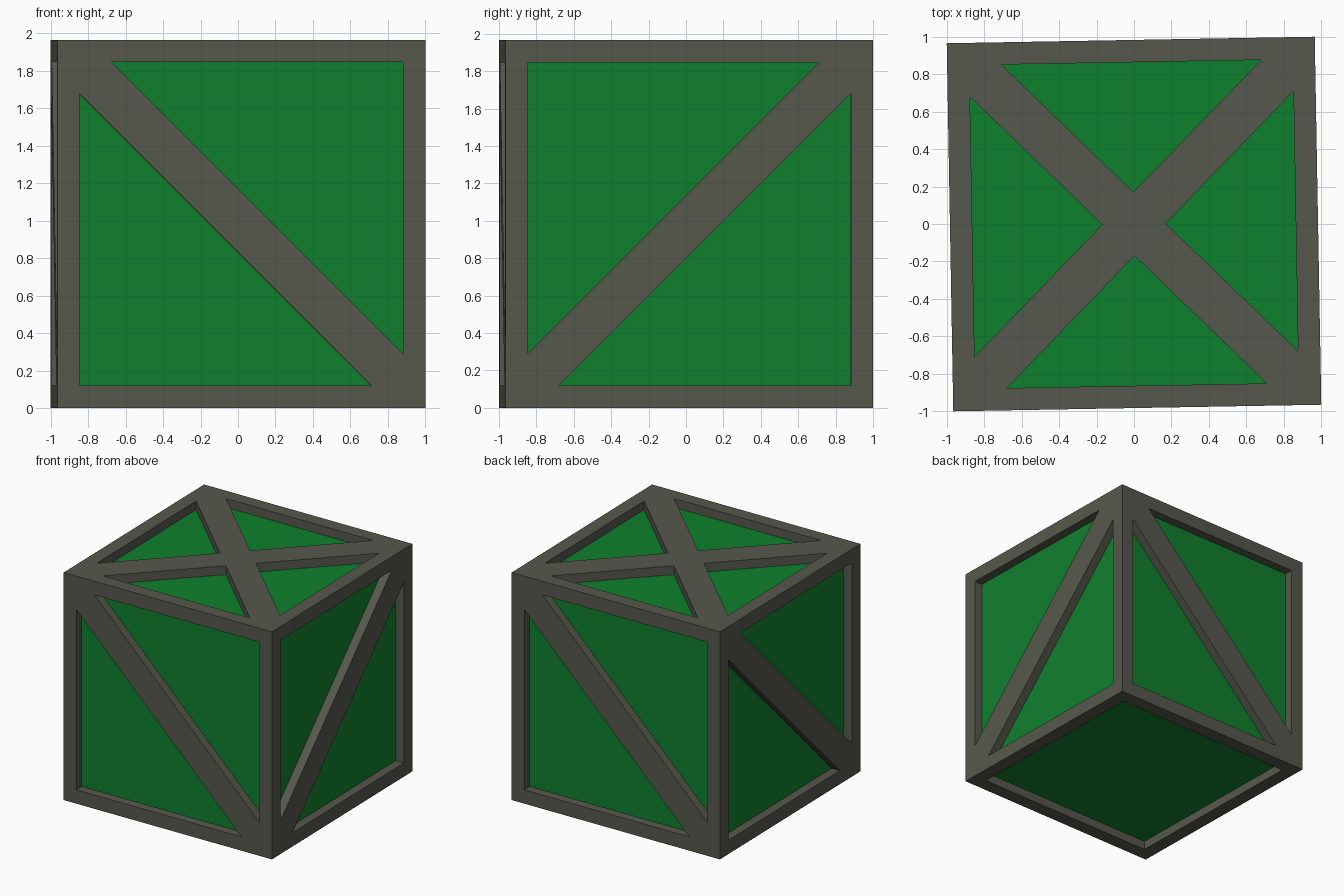
import bpy, bmesh, math
from mathutils import Matrix, Vector

cube = bpy.data.objects.get("Cube")
if cube:
    bpy.data.objects.remove(cube, do_unlink=True)

HALF = 0.983      # half the crate side
OPEN = 0.864      # half the opening inside the border
GAP = 0.17        # where a brace meets the border
DEPTH = 0.076     # panel recess
TURN = math.radians(1.02)


def material(name, rgb):
    mat = bpy.data.materials.new(name)
    mat.use_nodes = True
    mat.diffuse_color = (*rgb, 1)
    mat.node_tree.nodes["Principled BSDF"].inputs["Base Color"].default_value = (*rgb, 1)
    return mat


def add_object(name, bm, mat):
    mesh = bpy.data.meshes.new(name)
    bm.to_mesh(mesh)
    bm.free()
    mesh.materials.append(mat)
    obj = bpy.data.objects.new(name, mesh)
    obj.location.z = HALF
    obj.rotation_euler.z = TURN
    bpy.context.collection.objects.link(obj)
    return obj


def square(s):
    return [(-s, -s), (s, -s), (s, s), (-s, s)]


# Opening shapes, all counter-clockwise seen from outside
upper = [(GAP - OPEN, OPEN), (OPEN, GAP - OPEN), (OPEN, OPEN)]
falling = [upper, [(-u, -v) for u, v in upper]]
rising = [[(-u, v) for u, v in reversed(tri)] for tri in falling]
wedge = [(GAP - OPEN, -OPEN), (OPEN - GAP, -OPEN), (0, -GAP)]
cross = [wedge]
for _ in range(3):
    cross.append([(-v, u) for u, v in cross[-1]])


def frame_side(bm, turn, holes):
    """One flat side with openings whose walls run in to the panel."""
    def ring(points, w):
        return [bm.verts.new(turn @ Vector((u, v, w))) for u, v in points]

    def loop_edges(verts):
        return [bm.edges.new((a, b)) for a, b in zip(verts, verts[1:] + verts[:1])]

    edges = loop_edges(ring(square(HALF), HALF))
    rims = []
    for hole in holes:
        rim = ring(hole, HALF)
        edges += loop_edges(rim)
        rims.append((rim, ring(hole, HALF - DEPTH)))
    outward = turn @ Vector((0, 0, 1))
    filled = bmesh.ops.triangle_fill(bm, edges=edges, use_beauty=True, normal=outward)
    for item in filled["geom"]:
        if isinstance(item, bmesh.types.BMFace):
            item.normal_update()
            if item.normal.dot(outward) < 0:
                item.normal_flip()
    for rim, inner in rims:
        for i in range(len(rim)):
            j = (i + 1) % len(rim)
            bm.faces.new((rim[i], rim[j], inner[j], inner[i]))


grey = material("grey_frame", (0.093, 0.098, 0.074))
green = material("green_panel", (0.0048, 0.216, 0.026))

# Braced frame: front, +x side, back, -x side, then top and bottom
frame = bmesh.new()
upright = Matrix.Rotation(math.pi / 2, 3, 'X')
for k, holes in enumerate((falling, rising, falling, falling)):
    frame_side(frame, Matrix.Rotation(k * math.pi / 2, 3, 'Z') @ upright, holes)
frame_side(frame, Matrix.Identity(3), cross)
frame_side(frame, Matrix.Rotation(math.pi, 3, 'X'), [square(OPEN)])
bmesh.ops.remove_doubles(frame, verts=frame.verts, dist=0.0001)
add_object("crate_frame", frame, grey)

# Recessed panels: an inner box behind all openings
core = bmesh.new()
bmesh.ops.create_cube(core, size=2 * (HALF - DEPTH))
add_object("crate_panels", core, green)
